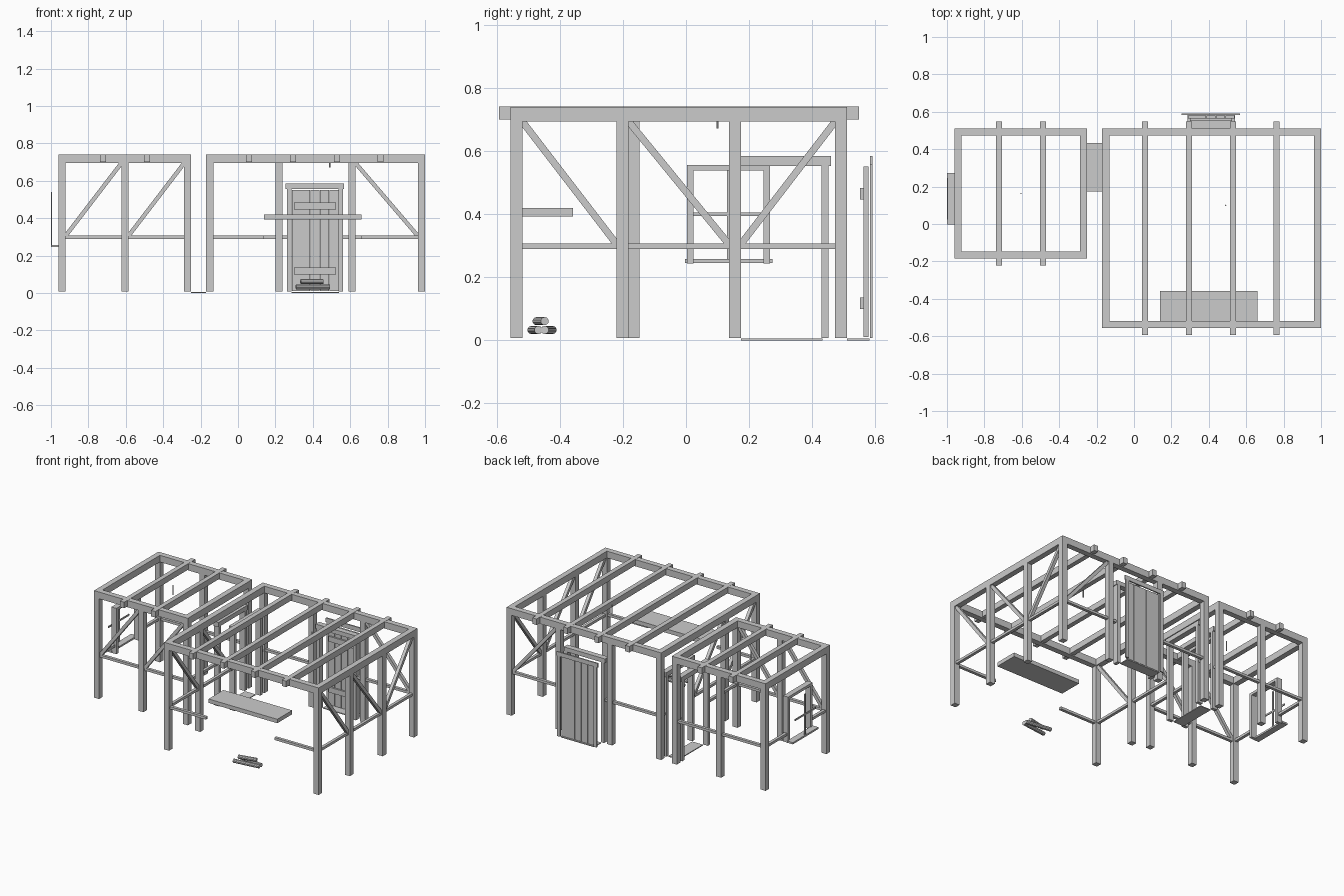
import bpy, math
from mathutils import Vector

if "Cube" in bpy.data.objects:
    bpy.data.objects.remove(bpy.data.objects["Cube"])

T = 0.038            # timber thickness
BASE, PLATE, TOP = 0.008, 0.694, 0.74
RAIL = (0.29, 0.307)


def box(name, x0, x1, y0, y1, z0, z1):
    bpy.ops.mesh.primitive_cube_add(size=1, location=((x0 + x1) / 2, (y0 + y1) / 2, (z0 + z1) / 2))
    o = bpy.context.object
    o.name = name
    o.scale = (x1 - x0, y1 - y0, z1 - z0)
    bpy.ops.object.transform_apply(location=False, rotation=False)
    return o


def bar(name, a, b, width=0.022, sides=0):
    """Square brace, or round rod when sides are given, between two points."""
    a, b = Vector(a), Vector(b)
    d = b - a
    if sides:
        bpy.ops.mesh.primitive_cylinder_add(vertices=sides, radius=width / 2, depth=d.length)
    else:
        bpy.ops.mesh.primitive_cube_add(size=1)
    o = bpy.context.object
    o.name = name
    if not sides:
        o.scale = (width, width, d.length)
        bpy.ops.object.transform_apply(location=False, rotation=False)
    o.location = (a + b) / 2
    o.rotation_euler = d.to_track_quat('Z', 'Y').to_euler()
    return o


def wall(name, axis, line, s0, s1, bays, opening=None, braces=""):
    """Timber wall along an axis: posts, top plate, mid rail, and braces.
    braces has one sign per bay: 'r' falls to the right, 'l' to the left."""
    def wbox(n, u0, u1, z0, z1, half=T / 2):
        if axis == 'x':
            box(n, u0, u1, line - half, line + half, z0, z1)
        else:
            box(n, line - half, line + half, u0, u1, z0, z1)

    def pt(u, z):
        return (u, line, z) if axis == 'x' else (line, u, z)

    inset = 0 if axis == 'x' else T
    wbox(name + "_top_plate", s0 + inset, s1 - inset, PLATE, TOP)
    edges = [s0 + (s1 - s0) * i / bays for i in range(bays + 1)]
    edges[0] += T / 2
    edges[-1] -= T / 2
    for u in edges[1:-1]:
        if not (opening and opening[0] < u < opening[1]):
            wbox(name + "_post", u - T / 2, u + T / 2, BASE, PLATE)
    # Mid rail, interrupted by the opening
    spans = [(edges[0], edges[-1])]
    if opening:
        spans = [(edges[0], opening[0]), (opening[1], edges[-1])]
    for a, b in spans:
        if b - a > 0.03:
            wbox(name + "_rail", a, b, *RAIL, half=0.01)
    for i, k in enumerate(braces):
        a, b = edges[i] + T / 2, edges[i + 1] - T / 2
        if k == 'r':
            bar(name + "_brace", pt(a, PLATE), pt(b, 0.305))
        elif k == 'l':
            bar(name + "_brace", pt(b, PLATE), pt(a, 0.305))


def room(name, x0, x1, y0, y1, joists):
    for x in (x0, x1 - T):
        for y in (y0, y1 - T):
            box(name + "_corner_post", x, x + T, y, y + T, BASE, PLATE)
    for x in joists:
        box(name + "_joist", x - 0.016, x + 0.016, y0 - 0.036, y1 + 0.037, 0.70, TOP + 0.001)


H = T / 2
# Large room
room("large_room", -0.17, 1.0, -0.557, 0.511, (0.06, 0.294, 0.529, 0.763))
wall("large_front", 'x', -0.557 + H, -0.17, 1.0, 3, (0.14, 0.66))
wall("large_back", 'x', 0.511 - H, -0.17, 1.0, 3, (0.262, 0.562), "..r")
wall("large_right", 'y', 1.0 - H, -0.557, 0.511, 3, None, "rrl")
wall("large_left", 'y', -0.17 + H, -0.557, 0.511, 3, (0.155, 0.452), "rr.")

# Small room
room("small_room", -0.96, -0.25, -0.185, 0.511, (-0.723, -0.487))
wall("small_front", 'x', -0.185 + H, -0.96, -0.25, 2, None, "ll")
wall("small_back", 'x', 0.511 - H, -0.96, -0.25, 2)
wall("small_left", 'y', -0.96 + H, -0.185, 0.511, 2, (0.003, 0.267))
wall("small_right", 'y', -0.25 - H, -0.185, 0.511, 2, (0.155, 0.452))

# Passage between the rooms
for x in (-0.288, -0.17):
    for y in (0.153, 0.43):
        box("passage_jamb", x, x + T, y, y + 0.022, BASE, 0.555)
    box("passage_header", x, x + T, 0.145, 0.46, 0.553, 0.584)
box("passage_threshold", -0.25, -0.17, 0.175, 0.432, 0, 0.006)

# Back door: wall frame, outer trim, planks, battens, threshold
for y0, y1 in ((0.473, 0.511), (0.583, 0.592)):
    for x in (0.262, 0.538):
        box("door_jamb", x, x + 0.024, y0, y1, BASE, 0.556)
    box("door_header", 0.255, 0.567, y0, y1, 0.556, 0.585)
for i in range(5):
    x = 0.287 + 0.05 * i
    box("door_plank", x + 0.001, x + 0.049, 0.563, 0.579, 0.01, 0.552)
for z in (0.1, 0.447):
    box("door_batten", 0.30, 0.524, 0.552, 0.563, z, z + 0.036)
box("door_threshold", 0.285, 0.54, 0.511, 0.582, 0, 0.006)

# Side window: frame, sill, glazing bars
for y in (0.003, 0.246):
    box("window_jamb", -0.96, -0.922, y, y + 0.021, 0.243, 0.54)
box("window_header", -0.96, -0.922, 0.003, 0.267, 0.538, 0.556)
box("window_sill", -1.0, -0.955, -0.003, 0.274, 0.246, 0.258)
box("window_upright_bar", -1.0, -0.994, 0.13, 0.142, 0.256, 0.54)
box("window_cross_bar", -1.0, -0.994, 0.024, 0.247, 0.395, 0.406)

# Serving counter
box("counter", 0.14, 0.66, -0.518, -0.358, 0.393, 0.42)

# Log pile
for a, b in (((0.31, -0.49, 0.033), (0.49, -0.468, 0.033)),
             ((0.31, -0.423, 0.033), (0.49, -0.448, 0.033)),
             ((0.335, -0.474, 0.061), (0.455, -0.448, 0.061))):
    o = bar("log", a, b, 0.026, 10)

# Hanging lamp rods
for x, y in ((0.49, 0.1), (-0.605, 0.163)):
    bar("lamp_rod", (x, y, 0.672), (x, y, 0.738), 0.007, 8)
